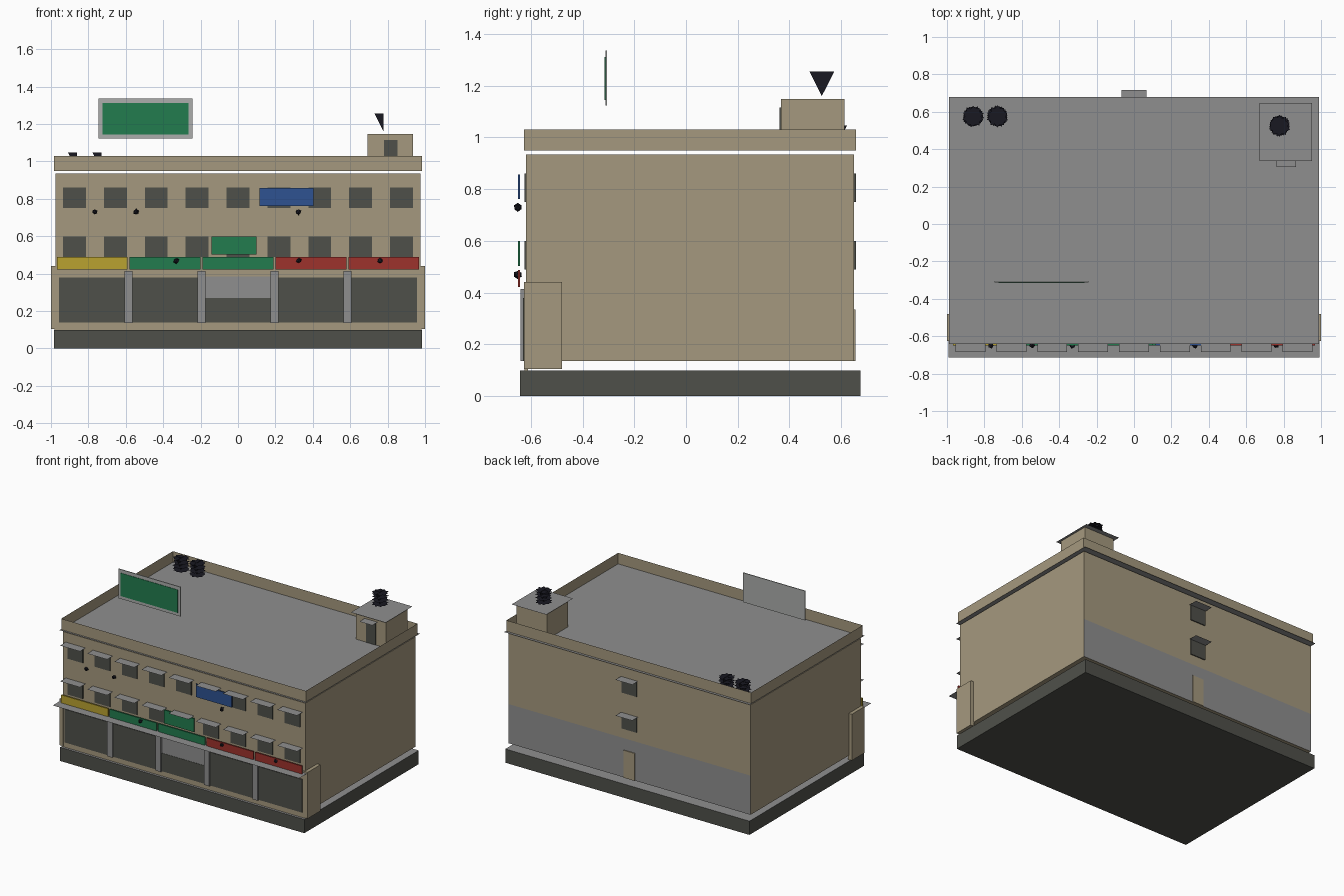
import bpy, bmesh, math, random
from mathutils import Vector

random.seed(4)
if "Cube" in bpy.data.objects:
    bpy.data.objects.remove(bpy.data.objects["Cube"])


def material(name, *rgb):
    col = [(c / 255 / 12.92 if c < 11 else ((c / 255 + 0.055) / 1.055) ** 2.4) for c in rgb] + [1]
    m = bpy.data.materials.new(name)
    m.use_nodes = True
    m.diffuse_color = col
    m.node_tree.nodes["Principled BSDF"].inputs["Base Color"].default_value = col
    return m


BEIGE = material("beige plaster", 165, 153, 126)
GREY = material("concrete grey", 143, 143, 143)
PALE = material("pale grey", 172, 174, 172)
DARK = material("dark grey", 79, 80, 74)
GREEN = material("sign green", 34, 124, 78)
YELLOW = material("sign yellow", 186, 162, 48)
RED = material("sign red", 158, 50, 44)
BLUE = material("sign blue", 46, 82, 145)
BLACK = material("near black", 24, 24, 33)


def finish(name, bm, *mats):
    me = bpy.data.meshes.new(name)
    bm.to_mesh(me)
    bm.free()
    ob = bpy.data.objects.new(name, me)
    bpy.context.collection.objects.link(ob)
    for m in mats:
        me.materials.append(m)
    return ob


def box_mesh(x, y, z):
    bm = bmesh.new()
    bmesh.ops.create_cube(bm, size=1)
    for v in bm.verts:
        v.co = [a[0] + (c + 0.5) * (a[1] - a[0]) for a, c in zip((x, y, z), v.co)]
    return bm


def box(name, x, y, z, mat):
    return finish(name, box_mesh(x, y, z), mat)


def sheet(name, x, y, z, mat):
    """Horizontal single-sided sheet facing up."""
    bm = bmesh.new()
    bm.faces.new([bm.verts.new((a, b, z)) for a, b in
                  ((x[0], y[0]), (x[1], y[0]), (x[1], y[1]), (x[0], y[1]))])
    return finish(name, bm, mat)


# Plinth with a paved top
bm = box_mesh((-0.983, 0.983), (-0.641, 0.674), (0, 0.1))
bm.normal_update()
for f in bm.faces:
    f.material_index = int(f.normal.z > 0.5)
finish("plinth", bm, DARK, GREY)

# Main walls: the rear is grey below the first floor
bm = box_mesh((-0.975, 0.975), (-0.618, 0.65), (0.135, 0.935))
bmesh.ops.bisect_plane(bm, geom=bm.verts[:] + bm.edges[:] + bm.faces[:],
                       plane_co=(0, 0, 0.42), plane_no=(0, 0, 1))
bm.normal_update()
for f in bm.faces:
    f.material_index = int(f.normal.y > 0.5 and f.calc_center_median().z < 0.42)
finish("walls", bm, BEIGE, GREY)

# Roof sheet and the open parapet ring around it
sheet("roof", (-0.99, 0.99), (-0.641, 0.678), 0.95, GREY)
bm = box_mesh((-0.985, 0.985), (-0.626, 0.658), (0.95, 1.03))
bm.normal_update()
bmesh.ops.delete(bm, geom=[f for f in bm.faces if abs(f.normal.z) > 0.5], context="FACES")
finish("parapet", bm, BEIGE)


# Windows, each with a thin hood above
def window(name, x, z, side):
    y = -0.618 if side < 0 else 0.65
    box(name, (x - 0.061, x + 0.061), sorted((y, y + side * 0.007)), (z, z + 0.11), DARK)
    sheet(name + "_hood", (x - 0.08 if side < 0 else x - 0.068, x + 0.08 if side < 0 else x + 0.068),
          sorted((y, y + side * 0.066)), z + 0.113, GREY)


for floor, z in (("lower", 0.49), ("upper", 0.751)):
    for i in range(9):
        window(f"{floor}_window_{i + 1}", (i - 4) * 0.2185, z, -1)
    window(f"{floor}_rear_window", 0, z, 1)
box("rear_door", (-0.045, 0.045), (0.65, 0.656), (0.135, 0.335), BEIGE)

# Shop front: wall, side cheeks, glazing, piers and canopy
box("shop_wall", (-0.98, 0.98), (-0.624, -0.61), (0.1, 0.44), BEIGE)
for s, label in ((-1, "right"), (1, "left")):
    box(f"{label}_cheek", sorted((s * 0.97, s * 1.0)), (-0.626, -0.48), (0.105, 0.442), BEIGE)
for i in range(5):
    x = (i - 2) * 0.39
    top = 0.27 if i == 2 else 0.38
    box(f"shop_window_{i + 1}", (x - 0.176, x + 0.176), (-0.63, -0.62), (0.138, top), DARK)
    if i < 4:
        box(f"shop_pier_{i + 1}", (x + 0.174, x + 0.216), (-0.64, -0.62), (0.135, 0.415), GREY)
box("shop_centre_panel", (-0.176, 0.176), (-0.628, -0.62), (0.27, 0.385), GREY)
sheet("shop_canopy", (-0.992, 0.992), (-0.715, -0.6), 0.43, GREY)

# Plain coloured sign boards
for i, m in enumerate((YELLOW, GREEN, GREEN, RED, RED)):
    x = (i - 2) * 0.39
    box(f"shop_sign_{i + 1}", (x - 0.189, x + 0.189), (-0.65, -0.641), (0.422, 0.488), m)
box("upper_blue_sign", (0.115, 0.404), (-0.65, -0.641), (0.763, 0.857), BLUE)
box("middle_green_sign", (-0.142, 0.1), (-0.65, -0.641), (0.503, 0.6), GREEN)

# Small wall lamps
for i, (x, z) in enumerate(((-0.765, 0.73), (-0.545, 0.73), (0.325, 0.73),
                            (-0.33, 0.47), (0.325, 0.47), (0.76, 0.47))):
    bm = bmesh.new()
    bmesh.ops.create_icosphere(bm, subdivisions=1, radius=0.017)
    for v in bm.verts:
        v.co = Vector((x, -0.65, z)) + v.co * random.uniform(0.7, 1.1)
    finish(f"wall_lamp_{i + 1}", bm, BLACK)

# Roof billboard
box("billboard_frame", (-0.745, -0.243), (-0.312, -0.306), (1.123, 1.337), PALE)
box("billboard_panel", (-0.725, -0.265), (-0.315, -0.312), (1.145, 1.312), GREEN)

# Stair house with a flat overhanging roof
box("stair_house", (0.692, 0.936), (0.367, 0.613), (0.95, 1.148), BEIGE)
sheet("stair_roof", (0.672, 0.952), (0.338, 0.647), 1.15, GREY)
box("stair_door", (0.78, 0.853), (0.361, 0.368), (0.952, 1.115), DARK)
sheet("stair_door_hood", (0.763, 0.867), (0.305, 0.368), 1.12, GREY)


# Roof plants: ragged stacked discs around an upright fin
def plant(name, x, y, z):
    bm = bmesh.new()
    for k in range(4):
        ring = []
        for i in range(20):
            a = math.tau * i / 20 + k * 0.2
            r = (0.057 if i % 2 else 0.045) * random.uniform(0.92, 1.05)
            ring.append(bm.verts.new((x + r * math.cos(a), y + r * math.sin(a), z + 0.012 + k * 0.027)))
        bm.faces.new(ring)
    bm.faces.new([bm.verts.new(p) for p in
                  ((x, y, z), (x, y + 0.048, z + 0.095), (x, y - 0.048, z + 0.095))])
    bm.faces.new([bm.verts.new(p) for p in
                  ((x, y, z), (x, y, z + 0.095), (x - 0.048, y, z + 0.095))])
    finish(name, bm, BLACK)


plant("stair_roof_plant", 0.778, 0.525, 1.16)
plant("roof_plant_1", -0.86, 0.575, 0.952)
plant("roof_plant_2", -0.73, 0.575, 0.952)
